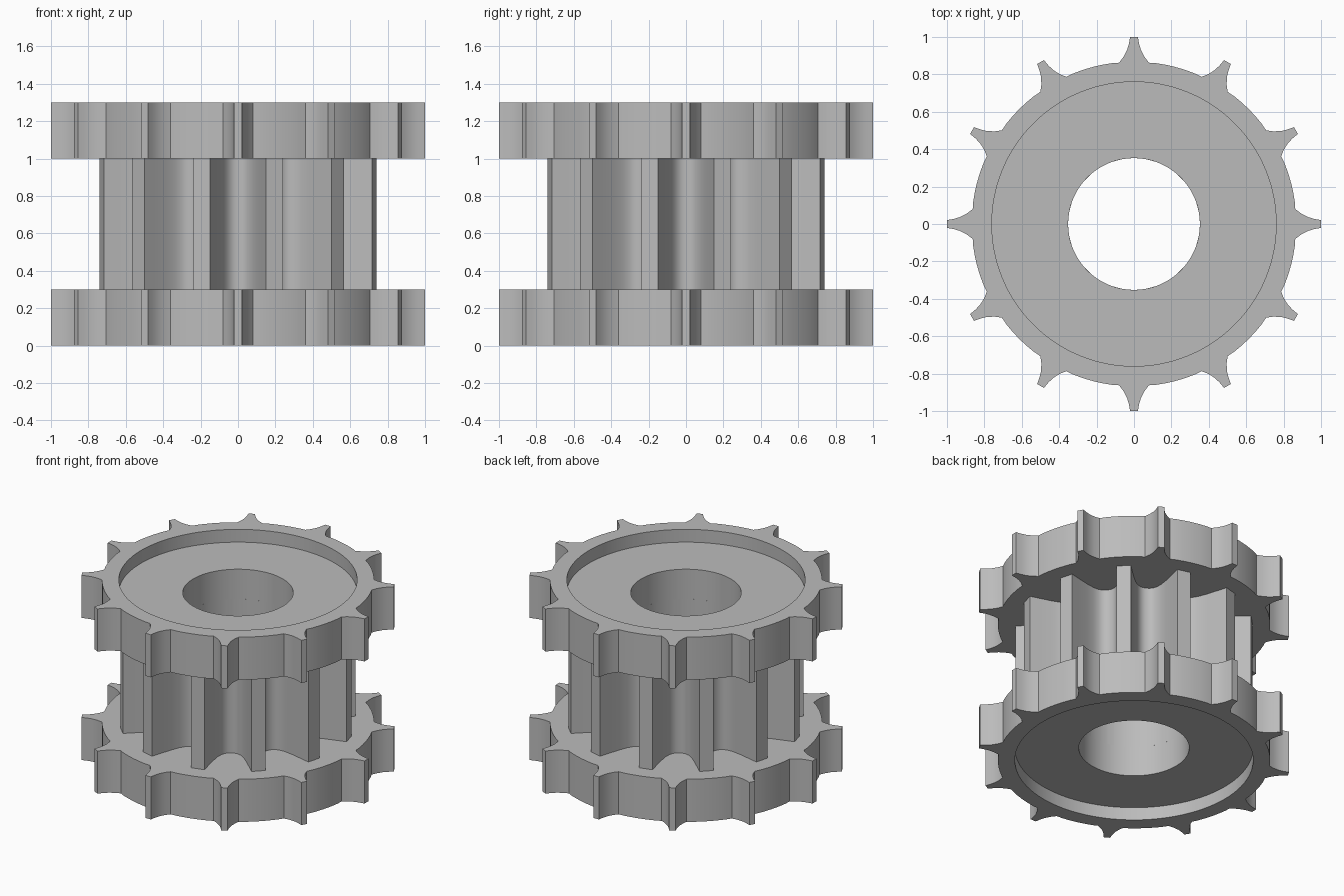
import bpy, bmesh, math

if "Cube" in bpy.data.objects:
    bpy.data.objects.remove(bpy.data.objects["Cube"])

grey = bpy.data.materials.new("plain grey")
grey.use_nodes = True
colour = (0.5, 0.5, 0.5, 1)
grey.diffuse_color = colour
grey.node_tree.nodes["Principled BSDF"].inputs["Base Color"].default_value = colour

TEETH = 12
PITCH = 360 / TEETH
BORE = 0.352
RECESS_R, RECESS_DEPTH = 0.76, 0.09
FLANGE_H, TOTAL_H = 0.3, 1.3

# Half of one tooth, tip to root: (radius, degrees from the tooth centre)
FLANGE_TOOTH = [(1.0, 1.2), (0.965, 1.6), (0.93, 2.3), (0.895, 3.6), (0.866, 5.3),
                (0.868, 8), (0.868, 11), (0.868, 14)]
HUB_TOOTH = [(0.755, 3.5), (0.68, 4.1), (0.6, 5), (0.54, 6.3), (0.505, 8),
             (0.483, 10.2), (0.472, 13)]


def gear_outline(half_tooth, offset=0):
    """Mirror the half tooth and repeat it around the axis."""
    tooth = [(r, -a) for r, a in reversed(half_tooth)] + half_tooth
    return [(r, math.radians(a + offset + i * PITCH)) for i in range(TEETH) for r, a in tooth]


def circle_like(outline, radius):
    return [(radius, a) for _, a in outline]


def ring_solid(name, rings):
    """Join a closed cycle of (outline, height) rings with quads."""
    bm = bmesh.new()
    loops = [[bm.verts.new((r * math.cos(a), r * math.sin(a), z)) for r, a in outline]
             for outline, z in rings]
    n = len(loops[0])
    for k, lower in enumerate(loops):
        upper = loops[(k + 1) % len(loops)]
        for i in range(n):
            j = (i + 1) % n
            bm.faces.new((lower[i], lower[j], upper[j], upper[i]))
    bmesh.ops.recalc_face_normals(bm, faces=bm.faces)
    mesh = bpy.data.meshes.new(name)
    bm.to_mesh(mesh)
    bm.free()
    mesh.materials.append(grey)
    obj = bpy.data.objects.new(name, mesh)
    bpy.context.collection.objects.link(obj)
    bpy.ops.object.select_all(action='DESELECT')
    obj.select_set(True)
    bpy.context.view_layer.objects.active = obj
    bpy.ops.object.shade_smooth_by_angle(angle=math.radians(25))
    return obj


# Toothed flanges, each with a shallow round recess on its outer face
outline = gear_outline(FLANGE_TOOTH)
recess = circle_like(outline, RECESS_R)
bore = circle_like(outline, BORE)
for name, outer, direction in (("lower_flange", 0, 1), ("upper_flange", TOTAL_H, -1)):
    inner = outer + direction * FLANGE_H
    floor = outer + direction * RECESS_DEPTH
    ring_solid(name, [(bore, floor), (recess, floor), (recess, outer),
                      (outline, outer), (outline, inner), (bore, inner)])

# Splined hub between the flanges, its teeth halfway between the flange teeth
outline = gear_outline(HUB_TOOTH, PITCH / 2)
bore = circle_like(outline, BORE)
low, high = FLANGE_H, TOTAL_H - FLANGE_H
ring_solid("splined_hub", [(bore, low), (outline, low), (outline, high), (bore, high)])
